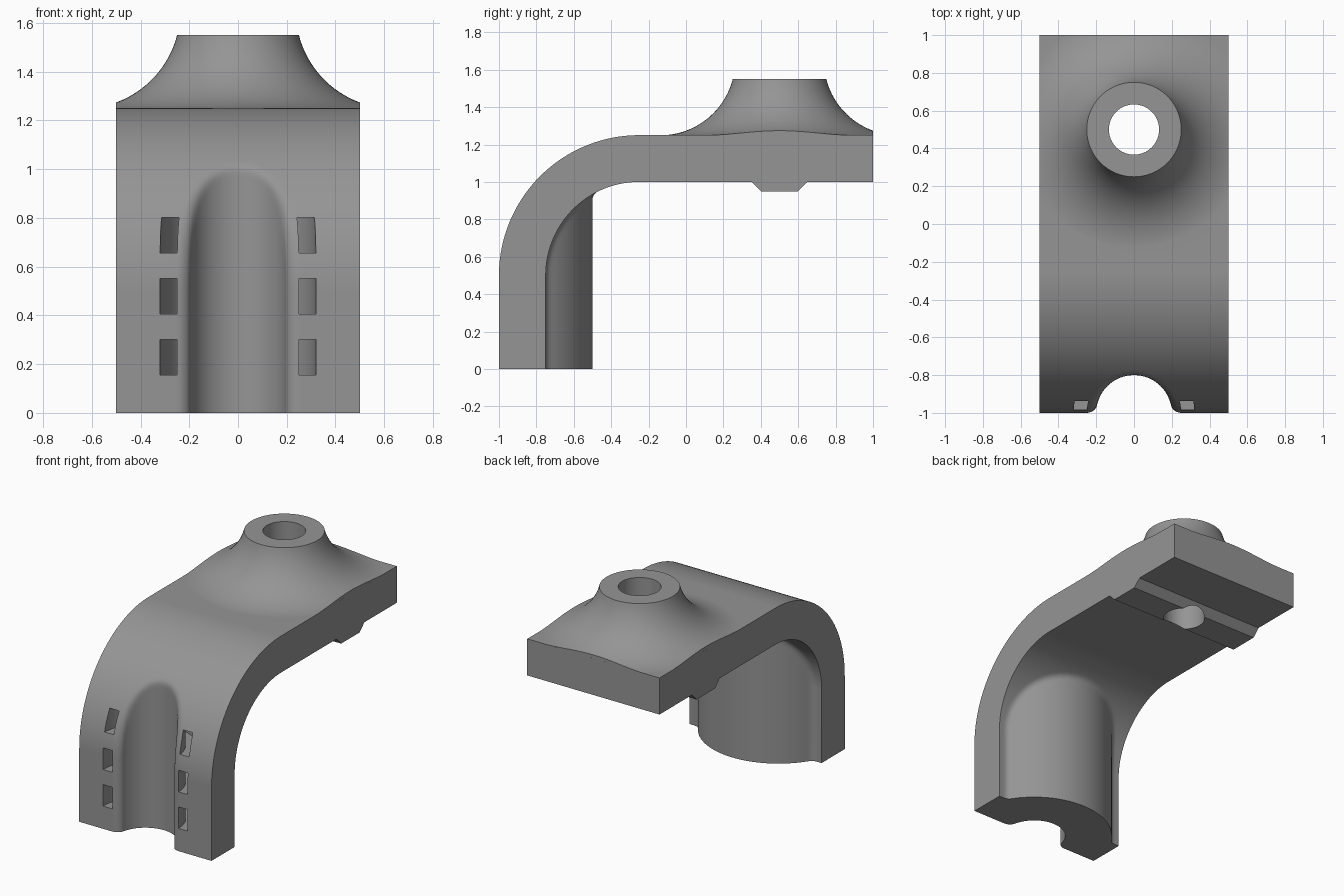
import bpy, bmesh, math
from mathutils import Vector, Matrix

if "Cube" in bpy.data.objects:
    bpy.data.objects.remove(bpy.data.objects["Cube"])

GROOVE_R, BUMP_R, FILLET = 0.20, 0.50, 0.05   # vertical cylinders about x=0, y=-1


def make_object(name, bm):
    bmesh.ops.recalc_face_normals(bm, faces=bm.faces[:])
    mesh = bpy.data.meshes.new(name)
    bm.to_mesh(mesh)
    bm.free()
    ob = bpy.data.objects.new(name, mesh)
    bpy.context.collection.objects.link(ob)
    return ob


def boolean(target, tool, operation):
    bpy.context.view_layer.objects.active = target
    mod = target.modifiers.new("cut", 'BOOLEAN')
    mod.operation = operation
    mod.solver = 'EXACT'
    mod.object = tool
    bpy.ops.object.modifier_apply(modifier=mod.name)
    bpy.data.objects.remove(tool)


def lathe(bm, profile, cx, cy, n, closed=False):
    """Revolve (radius, z) points; a closed profile makes a ring, an open one is capped."""
    rings = [[bm.verts.new((cx + r * math.cos(2 * math.pi * i / n),
                            cy + r * math.sin(2 * math.pi * i / n), z))
              for i in range(n)] for r, z in profile]
    pairs = list(zip(rings, rings[1:]))
    if closed:
        pairs.append((rings[-1], rings[0]))
    else:
        bm.faces.new(rings[0])
        bm.faces.new(rings[-1])
    for a, b in pairs:
        for i in range(n):
            j = (i + 1) % n
            bm.faces.new((a[i], a[j], b[j], b[i]))


def blend_offset(start, direction, radius):
    """Distance along direction to the sheet surface filleted into the cylinder."""
    def gap(t):
        p = start + direction * t
        dx, dy = p.x, p.y + 1
        rho = max(math.hypot(dx, dy), 1e-6)
        a, b = FILLET - t, FILLET - (rho - radius)
        c = (direction.x * dx + direction.y * dy) / rho
        if a <= c * b or b <= c * a or abs(c) > 0.999:
            return max(a, b) - FILLET
        return math.sqrt((a * a + b * b - 2 * a * b * c) / (1 - c * c)) - FILLET
    lo, hi = 0.0, 0.4
    for _ in range(30):
        mid = (lo + hi) / 2
        if gap(mid) > 0:
            lo = mid
        else:
            hi = mid
    return lo if lo > 1e-5 else 0.0


# Bracket side profile: rows of (outer point, inward direction, thickness)
rows = [(Vector((0, -1, 0)), Vector((0, 1, 0)), 0.25)]
STEPS = 64
for i in range(STEPS + 1):
    ang = math.pi / 2 * i / STEPS
    out = Vector((0, -math.cos(ang), math.sin(ang)))
    rows.append((Vector((0, -0.25, 0.5)) + out * 0.75, -out, 0.25))
# flat arm with the cross rib under it
for y, thick in ((0.35, 0.25), (0.40, 0.30), (0.60, 0.30), (0.65, 0.25), (1.0, 0.25)):
    rows.append((Vector((0, y, 1.25)), Vector((0, 0, -1)), thick))

# Columns across the width, finer at the groove mouth
half = sorted([i * 0.0125 for i in range(1, 41)] + [0.193, 0.196, 0.198, 0.206])
columns = [-x for x in reversed(half)] + [0.0] + half

# Bent bracket: outer and inner skins joined around the border
bm = bmesh.new()
outer, inner = [], []
for p, d, thick in rows:
    row_out, row_in = [], []
    for x in columns:
        s = Vector((x, p.y, p.z))
        row_out.append(bm.verts.new(s + d * blend_offset(s, d, GROOVE_R)))
        e = s + d * thick
        row_in.append(bm.verts.new(e + d * blend_offset(e, d, BUMP_R)))
    outer.append(row_out)
    inner.append(row_in)
for skin in (outer, inner):
    for a, b in zip(skin, skin[1:]):
        for j in range(len(columns) - 1):
            bm.faces.new((a[j], a[j + 1], b[j + 1], b[j]))
for k in (0, -1):
    for j in range(len(columns) - 1):
        bm.faces.new((outer[k][j], outer[k][j + 1], inner[k][j + 1], inner[k][j]))
    for i in range(len(rows) - 1):
        bm.faces.new((outer[i][k], outer[i + 1][k], inner[i + 1][k], inner[i][k]))
bmesh.ops.recalc_face_normals(bm, faces=bm.faces[:])
bmesh.ops.triangulate(bm, faces=bm.faces[:])
bracket = make_object("bracket", bm)

# Flared boss, trimmed to the arm edges
bm = bmesh.new()
R, RC = 0.4, 0.25 + math.sqrt(0.15)
a0, a1 = math.asin(0.1 / R), math.pi / 2
profile = [(RC, 1.15)]
for i in range(25):
    a = a1 + (a0 - a1) * i / 24
    profile.append((RC - R * math.cos(a), 1.65 - R * math.sin(a) - 0.0005))
profile[-1] = (0.25, 1.55)
lathe(bm, profile, 0, 0.5, 96)
boss = make_object("boss", bm)

bm = bmesh.new()
bmesh.ops.create_cube(bm, size=1, matrix=Matrix.Translation((0, 0.24995, 1.4))
                      @ Matrix.Diagonal((0.9998, 1.4999, 1.0, 1)))
boolean(boss, make_object("boss_trim", bm), 'INTERSECT')
boolean(bracket, boss, 'UNION')

# Bolt hole and three curved strap channels around the groove
bm = bmesh.new()
lathe(bm, [(0.133, 0.8), (0.133, 1.7)], 0, 0.5, 64)
for z0, z1 in ((0.155, 0.302), (0.405, 0.552), (0.655, 0.802)):
    lathe(bm, [(0.25, z0), (0.32, z0), (0.32, z1), (0.25, z1)], 0, -1, 96, closed=True)
boolean(bracket, make_object("hole_and_channels", bm), 'DIFFERENCE')

# Finish
grey = bpy.data.materials.new("mid_grey")
grey.diffuse_color = (0.3, 0.3, 0.3, 1)
grey.use_nodes = True
grey.node_tree.nodes["Principled BSDF"].inputs["Base Color"].default_value = grey.diffuse_color
bracket.data.materials.clear()
bracket.data.materials.append(grey)
for o in bpy.data.objects:
    o.select_set(o == bracket)
bpy.context.view_layer.objects.active = bracket
bpy.ops.object.shade_smooth_by_angle(angle=math.radians(30))
